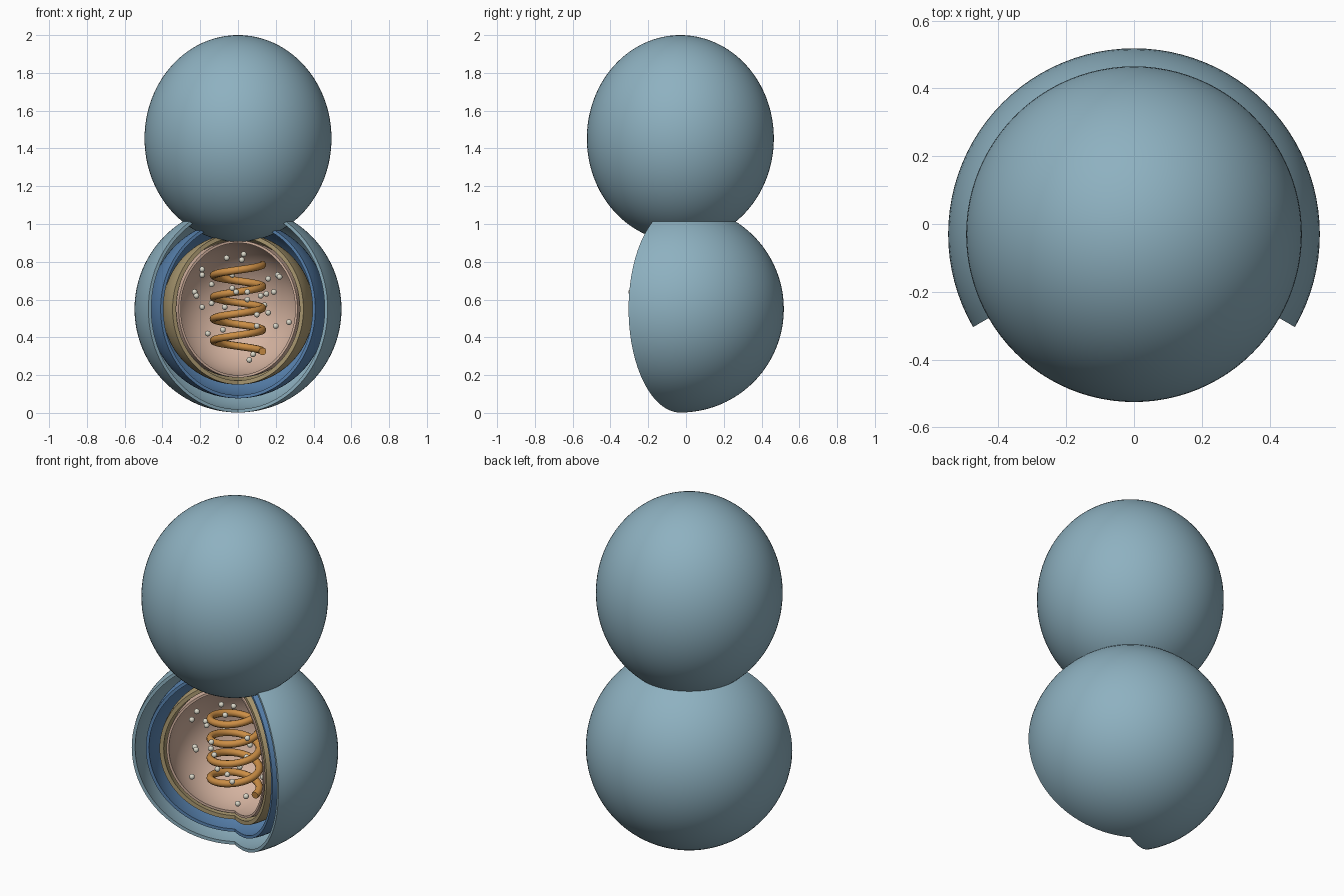
import bpy, bmesh, math, random
from mathutils import Matrix, Vector

if "Cube" in bpy.data.objects:
    bpy.data.objects.remove(bpy.data.objects["Cube"])

random.seed(4)
CY = -0.03          # depth of the common axis
CZ = 0.55           # centre height of the opened cell


def material(name, r, g, b):
    m = bpy.data.materials.new(name)
    m.diffuse_color = (r, g, b, 1)
    m.use_nodes = True
    m.node_tree.nodes["Principled BSDF"].inputs["Base Color"].default_value = m.diffuse_color
    return m


LIGHT = material("pale_blue", 0.27, 0.44, 0.53)
BLUE = material("mid_blue", 0.10, 0.23, 0.44)
TAN = material("tan", 0.42, 0.33, 0.17)
PINK = material("dusty_pink", 0.66, 0.45, 0.35)
ORANGE = material("orange", 0.60, 0.27, 0.06)
CREAM = material("cream", 0.70, 0.68, 0.58)


def add_object(name, bm, mat):
    bmesh.ops.recalc_face_normals(bm, faces=bm.faces)
    me = bpy.data.meshes.new(name)
    bm.to_mesh(me)
    bm.free()
    me.materials.append(mat)
    ob = bpy.data.objects.new(name, me)
    bpy.context.collection.objects.link(ob)
    bpy.ops.object.select_all(action='DESELECT')
    ob.select_set(True)
    bpy.context.view_layer.objects.active = ob
    bpy.ops.object.shade_smooth_by_angle(angle=math.radians(40))
    return ob


def open_shell(name, outer, inner, mat, na=64, npol=48):
    """Hollow sphere with a 120 degree wedge missing at the front."""
    bm = bmesh.new()
    grid = []
    for i in range(na + 1):
        a = math.radians(-30 + 240 * i / na)
        row = []
        for j in range(npol + 1):
            p = math.pi * j / npol
            d = Vector((math.sin(p) * math.cos(a), math.sin(p) * math.sin(a), math.cos(p)))
            c = Vector((0, CY, CZ))
            row.append((bm.verts.new(c + d * outer), bm.verts.new(c + d * inner)))
        grid.append(row)
    for j in range(npol):
        for i in range(na):
            for k in (0, 1):
                bm.faces.new((grid[i][j][k], grid[i + 1][j][k],
                              grid[i + 1][j + 1][k], grid[i][j + 1][k]))
        for i in (0, na):   # cut faces
            bm.faces.new((grid[i][j][0], grid[i][j][1],
                          grid[i][j + 1][1], grid[i][j + 1][0]))
    bmesh.ops.remove_doubles(bm, verts=bm.verts, dist=1e-5)
    return add_object(name, bm, mat)


# Closed upper cell
bm = bmesh.new()
bmesh.ops.create_uvsphere(bm, u_segments=96, v_segments=64, radius=1,
                          matrix=Matrix.Translation((0, CY, 1.453))
                          @ Matrix.Diagonal((0.495, 0.495, 0.547, 1)))
add_object("upper_cell", bm, LIGHT)

# Opened lower cell: four nested layers
open_shell("outer_layer", 0.548, 0.530, LIGHT)
open_shell("second_layer", 0.473, 0.456, BLUE)
open_shell("third_layer", 0.400, 0.378, TAN)
open_shell("inner_lining", 0.363, 0.350, PINK)

# Coil inside, rising counter-clockwise for four turns
curve = bpy.data.curves.new("coil_path", 'CURVE')
curve.dimensions = '3D'
curve.bevel_depth = 0.02
curve.bevel_resolution = 3
curve.use_fill_caps = True
spline = curve.splines.new('POLY')
n = 160
spline.points.add(n)
for i, pt in enumerate(spline.points):
    t = i / n
    a = 8 * math.pi * t
    pt.co = (0.13 * math.cos(a), CY + 0.13 * math.sin(a), 0.325 + 0.46 * t, 1)
tmp = bpy.data.objects.new("coil_path", curve)
bpy.context.collection.objects.link(tmp)
bpy.context.view_layer.update()
bm = bmesh.new()
bm.from_mesh(tmp.to_mesh())
tmp.to_mesh_clear()
bpy.data.objects.remove(tmp)
add_object("coil", bm, ORANGE)

# Granules scattered around the coil: x and z in hundredths
spots = [(3, 84), (2, 81), (-6, 82), (-19, 76), (-19, 73), (-3, 73), (-14, 68),
         (-23, 64), (-22, 62), (16, 71), (21, 73), (22, 72), (-3, 66), (-1, 64),
         (5, 64), (12, 62), (15, 63), (19, 64), (-13, 60), (-14, 58), (-19, 56),
         (-7, 56), (5, 60), (14, 57), (16, 53), (10, 52), (7, 53), (27, 48),
         (20, 46), (10, 46), (-8, 44), (-16, 42), (-6, 39), (1, 54), (8, 31), (6, 28)]
bm = bmesh.new()
for i, (x, z) in enumerate(spots):
    x, z = x / 100, z / 100
    reach = math.sqrt(max(0.0, 0.31 ** 2 - x * x - (z - CZ) ** 2))
    y = CY + random.uniform(-0.85, 0.6) * reach
    if i == 14:
        y = -0.29       # the one peeking out of the opening
    bmesh.ops.create_uvsphere(bm, u_segments=16, v_segments=10, radius=0.015,
                              matrix=Matrix.Translation((x, y, z)))
add_object("granules", bm, CREAM)
